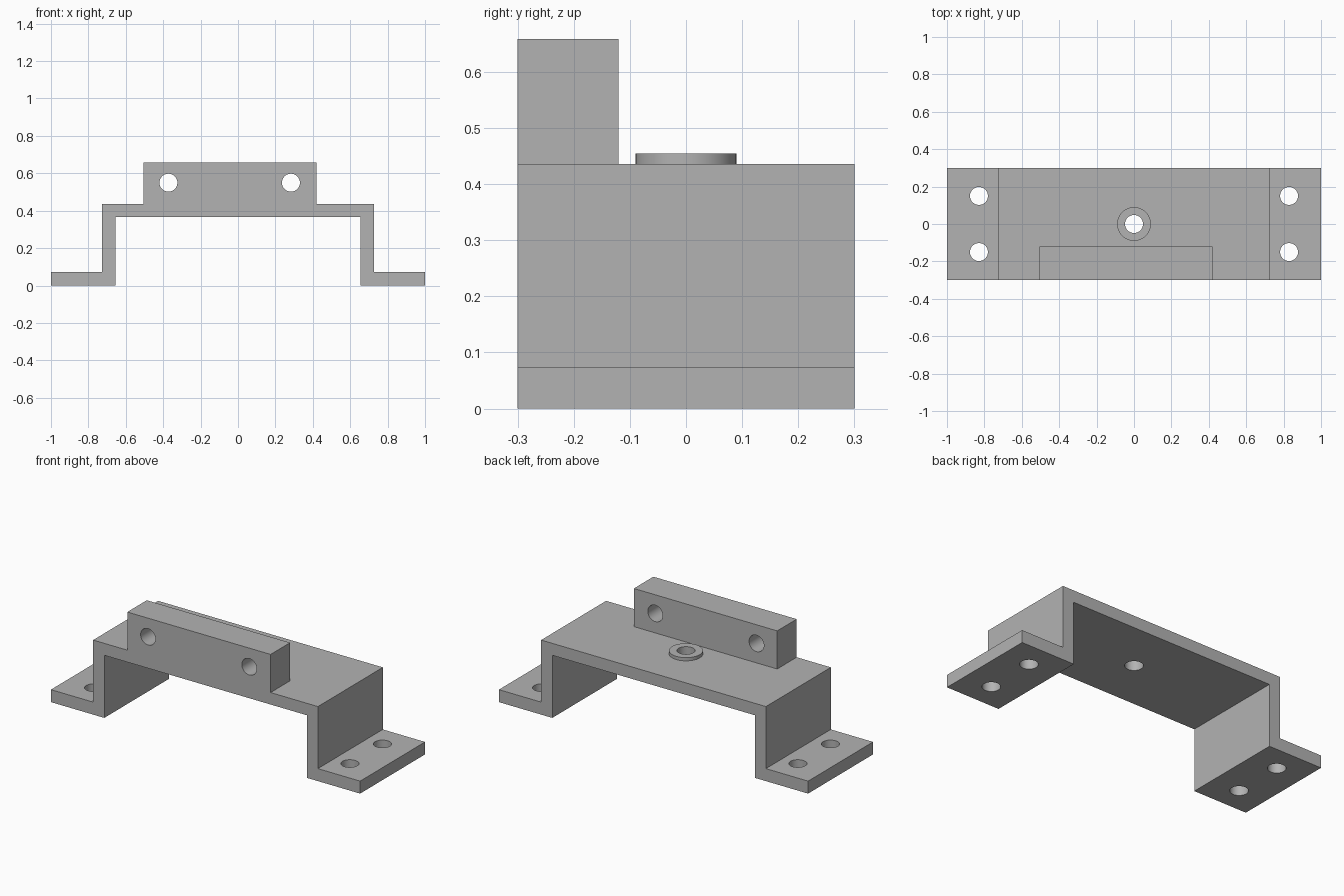
import bpy
import bmesh
from math import radians
from mathutils import Matrix, Vector

cube = bpy.data.objects.get("Cube")
if cube:
    bpy.data.objects.remove(cube, do_unlink=True)

# Single grey material
grey = bpy.data.materials.new("plain grey")
grey.use_nodes = True
colour = (0.45, 0.45, 0.45, 1)
grey.diffuse_color = colour
grey.node_tree.nodes["Principled BSDF"].inputs["Base Color"].default_value = colour

DEPTH = 0.3      # half depth
FOOT_TOP = 0.073
DECK_TOP = 0.436
HOLE = 0.048     # hole radius


def add_object(name, bm):
    bmesh.ops.recalc_face_normals(bm, faces=bm.faces)
    mesh = bpy.data.meshes.new(name)
    bm.to_mesh(mesh)
    bm.free()
    mesh.materials.append(grey)
    obj = bpy.data.objects.new(name, mesh)
    bpy.context.collection.objects.link(obj)
    return obj


def extrude_profile(name, points, y0, y1):
    bm = bmesh.new()
    face = bm.faces.new([bm.verts.new((x, y0, z)) for x, z in points])
    new = bmesh.ops.extrude_face_region(bm, geom=[face])["geom"]
    verts = [v for v in new if isinstance(v, bmesh.types.BMVert)]
    bmesh.ops.translate(bm, verts=verts, vec=(0, y1 - y0, 0))
    return add_object(name, bm)


def cylinder(name, centre, radius, length, along_y=False):
    bm = bmesh.new()
    turn = Matrix.Rotation(radians(90), 4, "X") if along_y else Matrix.Identity(4)
    bmesh.ops.create_cone(bm, cap_ends=True, segments=48, radius1=radius,
                          radius2=radius, depth=length,
                          matrix=Matrix.Translation(Vector(centre)) @ turn)
    return add_object(name, bm)


def drill(obj, centres, along_y=False):
    for centre in centres:
        cutter = cylinder("hole_cutter", centre, HOLE, 0.5, along_y)
        cutter.hide_render = True
        mod = obj.modifiers.new("hole", "BOOLEAN")
        mod.operation = "DIFFERENCE"
        mod.solver = "EXACT"
        mod.object = cutter
        bpy.ops.object.select_all(action="DESELECT")
        bpy.context.view_layer.objects.active = obj
        obj.select_set(True)
        bpy.ops.object.modifier_apply(modifier=mod.name)
        bpy.data.objects.remove(cutter, do_unlink=True)
    bpy.ops.object.shade_smooth_by_angle(angle=radians(30))


# Bent bracket: half outline mirrored across the centre
half = [(0.655, 0.366), (0.655, 0), (1, 0), (1, FOOT_TOP),
        (0.727, FOOT_TOP), (0.727, DECK_TOP)]
outline = half + [(-x, z) for x, z in reversed(half)]
bracket = extrude_profile("bracket", outline, -DEPTH, DEPTH)
foot_holes = [(sx * 0.829, sy * 0.15, 0) for sx in (-1, 1) for sy in (-1, 1)]
drill(bracket, foot_holes + [(0, 0, DECK_TOP)])

# Raised bar along the front edge
bar = extrude_profile("front_bar", [(-0.506, DECK_TOP), (0.421, DECK_TOP),
                                    (0.421, 0.659), (-0.506, 0.659)], -DEPTH, -0.12)
drill(bar, [(-0.372, -0.21, 0.55), (0.283, -0.21, 0.55)], along_y=True)

# Low collar round the deck hole
collar = cylinder("hole_collar", (0, 0, DECK_TOP + 0.0095), 0.09, 0.019)
drill(collar, [(0, 0, DECK_TOP)])
